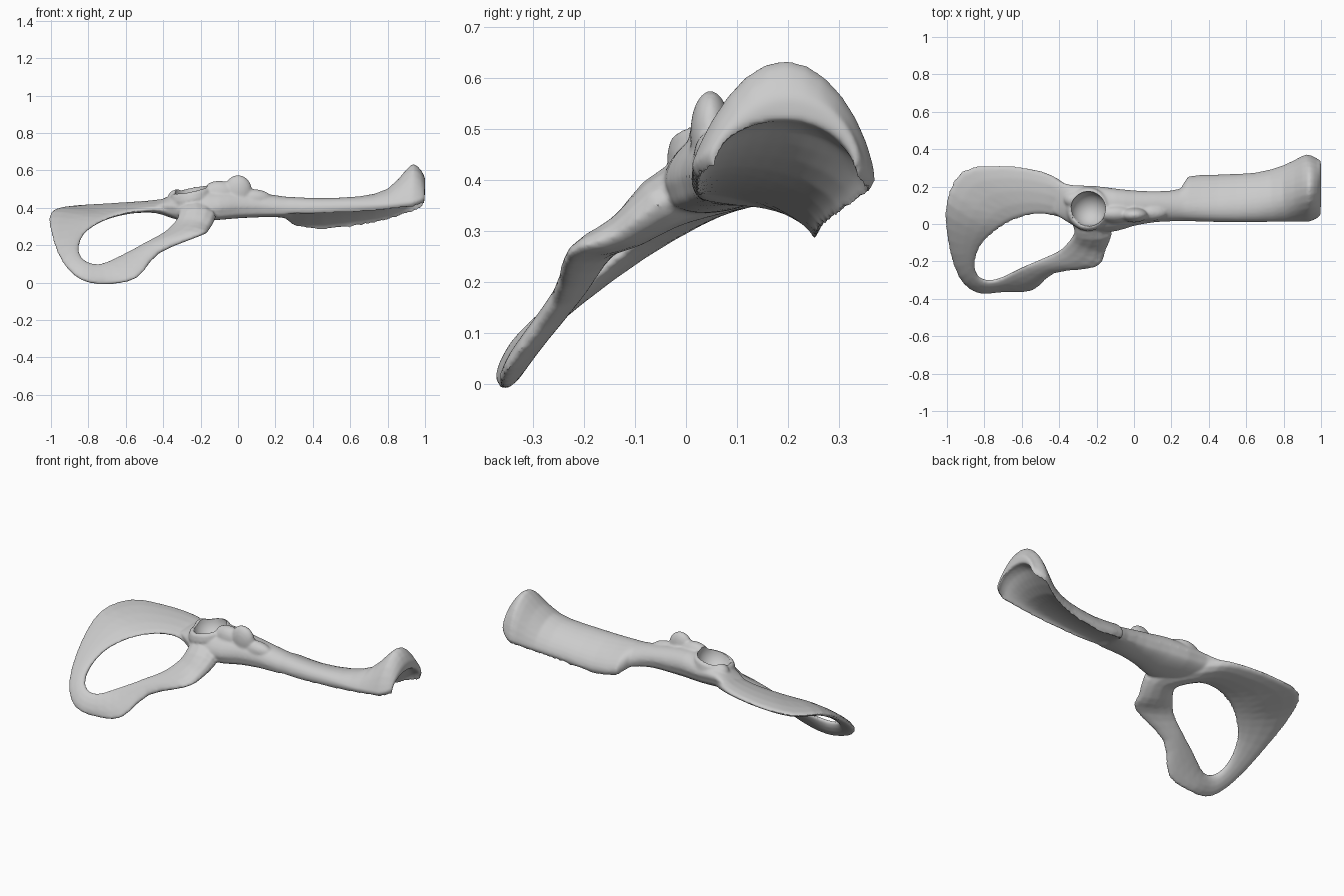
import bpy, bmesh, math
from mathutils import Vector

if "Cube" in bpy.data.objects:
    bpy.data.objects.remove(bpy.data.objects["Cube"], do_unlink=True)

# Single bone colour
bone = bpy.data.materials.new("bone grey")
bone.use_nodes = True
colour = (0.6, 0.6, 0.6, 1)
bone.diffuse_color = colour
bone.node_tree.nodes["Principled BSDF"].inputs["Base Color"].default_value = colour


def make_object(name, bm):
    bmesh.ops.recalc_face_normals(bm, faces=bm.faces[:])
    mesh = bpy.data.meshes.new(name)
    bm.to_mesh(mesh)
    bm.free()
    mesh.materials.append(bone)
    obj = bpy.data.objects.new(name, mesh)
    bpy.context.scene.collection.objects.link(obj)
    return obj


def loft(bm, sections, closed):
    """Skin a row of equal-length loops, joining the ends or capping them."""
    rings = [[bm.verts.new(p) for p in section] for section in sections]
    pairs = list(zip(rings, rings[1:]))
    if closed:
        pairs.append((rings[-1], rings[0]))
    else:
        bm.faces.new(rings[0])
        bm.faces.new(rings[-1])
    for a, b in pairs:
        count = len(a)
        for i in range(count):
            j = (i + 1) % count
            bm.faces.new((a[i], a[j], b[j], b[i]))


def blend(a, b, t):
    return a + (b - a) * t


def catmull(rows, closed, steps):
    """Resample rows of numbers along a smooth curve."""
    count = len(rows)
    pick = (lambda i: rows[i % count]) if closed else (lambda i: rows[max(0, min(count - 1, i))])
    result = []
    for i in range(count if closed else count - 1):
        for k in range(steps):
            t = k / steps
            row = []
            for p, a, b, n in zip(pick(i - 1), pick(i), pick(i + 1), pick(i + 2)):
                row.append(a + t * ((b - p) + t * ((2*p - 5*a + 4*b - n) + t * (3*(a - b) + n - p))) / 2)
            result.append(row)
    if not closed:
        result.append(rows[-1])
    return result


# Shaft and wing: x, front edge y z, crest y, crest top, underside, back edge y z
SHAFT = [
    (-.43, .06, .40, .14, .43, .38, .24, .42),
    (-.34, .00, .39, .10, .47, .35, .21, .43),
    (-.22, -.04, .38, .08, .50, .34, .205, .42),
    (-.10, -.04, .38, .08, .51, .34, .19, .42),
    (.00, -.01, .39, .08, .50, .345, .18, .41),
    (.12, .01, .39, .09, .48, .35, .175, .40),
    (.25, .015, .38, .10, .46, .35, .19, .36),
    (.29, .015, .38, .11, .455, .36, .255, .32),
    (.45, .01, .38, .12, .445, .37, .265, .295),
    (.65, .01, .39, .14, .455, .39, .275, .315),
    (.80, .01, .40, .16, .50, .42, .315, .345),
    (.90, .01, .41, .19, .605, .47, .365, .38),
    (.94, .012, .415, .20, .635, .50, .37, .39),
    (.98, .03, .43, .20, .60, .515, .35, .41),
    (1.0, .05, .44, .20, .56, .515, .34, .44),
]


def shaft_section(row, samples=14, rim=.014):
    x, yf, zf, ym, top, under, yb, zb = row
    wing = max(0, min(1, (x - .6) / .3))
    upper, lower = [], []
    for i in range(samples + 1):
        u = i / samples
        v = -math.cos(math.pi * u)
        dy = v * ((yb - ym) if v > 0 else (ym - yf))
        base = blend(zf, zb, (ym + dy - yf) / (yb - yf))
        middle = blend(zf, zb, (ym - yf) / (yb - yf))
        bulge = max(0, math.sin(math.pi * u))
        power = 1 + wing * (.35 if v > 0 else .8)
        upper.append((x, ym + dy, base + rim + (top - rim - middle) * bulge ** power))
        lower.append((x, ym + dy * .91, base - rim + (under + rim - middle) * bulge))
    return upper + lower[::-1]


# Ring: inner rim point, outer rim point, half thickness
RING = [
    (-.32, -.04, .36, -.13, .00, .38, .06),
    (-.34, -.08, .32, -.15, -.14, .29, .04),
    (-.40, -.14, .265, -.20, -.23, .255, .025),
    (-.50, -.19, .21, -.42, -.26, .16, .025),
    (-.62, -.24, .15, -.54, -.355, .025, .022),
    (-.74, -.30, .10, -.70, -.36, -.01, .022),
    (-.82, -.29, .12, -.84, -.365, .015, .022),
    (-.85, -.22, .18, -.94, -.28, .11, .02),
    (-.82, -.12, .26, -1.0, -.08, .26, .02),
    (-.74, -.04, .32, -1.005, .12, .37, .025),
    (-.64, .02, .36, -.92, .285, .40, .025),
    (-.52, .05, .385, -.72, .315, .41, .025),
    (-.42, .04, .39, -.50, .285, .42, .03),
    (-.34, .01, .37, -.36, .21, .42, .05),
]


def ring_sections(samples=12):
    rows = catmull(RING, True, 3)
    middles = [(Vector(r[:3]) + Vector(r[3:6])) / 2 for r in rows]
    sections = []
    for i, row in enumerate(rows):
        inner, outer = Vector(row[:3]), Vector(row[3:6])
        along = middles[(i + 1) % len(rows)] - middles[i - 1]
        normal = along.cross(outer - inner).normalized()
        half = (outer - inner) / 2
        section = []
        for k in range(samples):
            a = math.tau * k / samples
            section.append(middles[i] + half * math.cos(a) + normal * row[6] * math.sin(a))
        sections.append(section)
    return sections


def ellipsoid(bm, centre, radii):
    made = bmesh.ops.create_icosphere(bm, subdivisions=3, radius=1)["verts"]
    bmesh.ops.scale(bm, vec=radii, verts=made)
    bmesh.ops.translate(bm, vec=centre, verts=made)


bm = bmesh.new()
loft(bm, [shaft_section(r) for r in catmull(SHAFT, False, 2)], False)
loft(bm, ring_sections(), True)

# Knob above the shaft, the slopes either side of it and the spur beside the socket
ellipsoid(bm, (.0, .048, .49), (.075, .04, .086))
ellipsoid(bm, (-.1, .055, .475), (.1, .05, .07))
ellipsoid(bm, (.08, .06, .45), (.1, .045, .05))
ellipsoid(bm, (-.32, .13, .455), (.055, .045, .045))

# Tilted lip of the socket
SOCKET = Vector((-.245, .08, .485))
lip = []
for i in range(32):
    a = math.tau * i / 32
    out = Vector((math.cos(a), math.sin(a), 0))
    tilt = .02 * out.x + .01 * out.y - .03
    lip.append([SOCKET + out * (.096 + .022 * math.cos(b)) + Vector((0, 0, .045 * math.sin(b) + tilt))
                for b in (math.tau * k / 8 for k in range(8))])
loft(bm, lip, True)
hip_bone = make_object("hip_bone", bm)

# Cutter for the round socket
bm = bmesh.new()
ellipsoid(bm, SOCKET + Vector((0, 0, .02)), (.095, .095, .1))
cutter = make_object("socket_cutter", bm)
cutter.hide_render = True

# Fuse the parts, soften them and hollow the socket
remesh = hip_bone.modifiers.new("fuse", "REMESH")
remesh.mode = "VOXEL"
remesh.voxel_size = .007
remesh.use_smooth_shade = True
soften = hip_bone.modifiers.new("soften", "SMOOTH")
soften.factor = .5
soften.iterations = 8
hollow = hip_bone.modifiers.new("hollow", "BOOLEAN")
hollow.operation = "DIFFERENCE"
hollow.object = cutter
hollow.solver = "EXACT"

bpy.context.view_layer.objects.active = hip_bone
hip_bone.select_set(True)
for name in ("fuse", "soften", "hollow"):
    bpy.ops.object.modifier_apply(modifier=name)
bpy.data.objects.remove(cutter, do_unlink=True)
bpy.ops.object.shade_smooth_by_angle(angle=math.radians(40))
